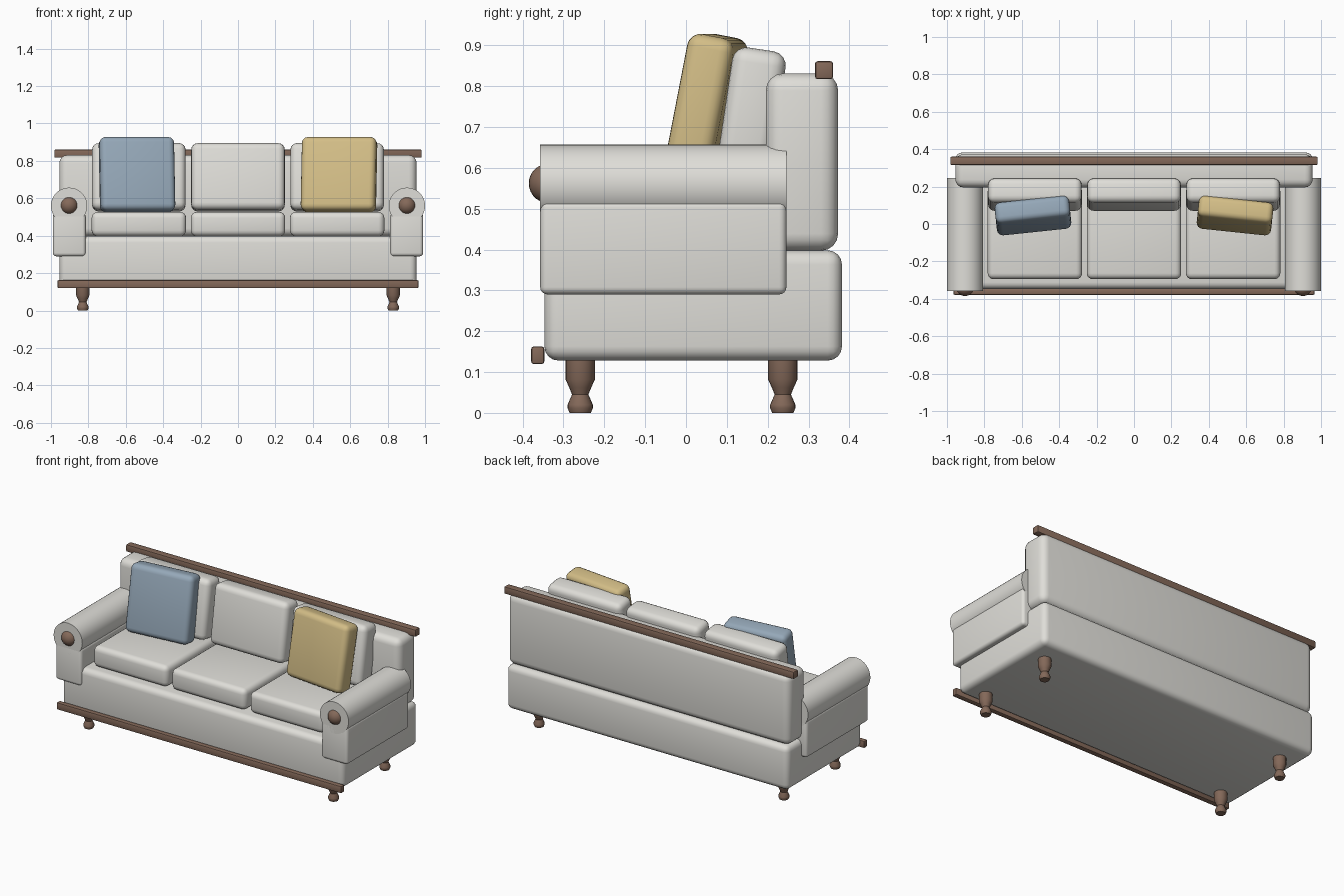
import bpy, bmesh
from math import pi, cos, sin, radians
from mathutils import Matrix, Euler

if "Cube" in bpy.data.objects:
    bpy.data.objects.remove(bpy.data.objects["Cube"])


def material(name, rgb):
    m = bpy.data.materials.new(name)
    m.diffuse_color = (*rgb, 1)
    m.use_nodes = True
    m.node_tree.nodes["Principled BSDF"].inputs["Base Color"].default_value = m.diffuse_color
    return m


CLOTH = material("cloth", (0.74, 0.73, 0.69))
WOOD = material("wood", (0.23, 0.14, 0.10))
BLUE = material("blue_fabric", (0.30, 0.39, 0.48))
YELLOW = material("yellow_fabric", (0.65, 0.51, 0.24))


def finish(bm, name, mat):
    bmesh.ops.recalc_face_normals(bm, faces=bm.faces)
    me = bpy.data.meshes.new(name)
    bm.to_mesh(me)
    bm.free()
    ob = bpy.data.objects.new(name, me)
    bpy.context.collection.objects.link(ob)
    me.materials.append(mat)
    bpy.ops.object.select_all(action='DESELECT')
    ob.select_set(True)
    bpy.context.view_layer.objects.active = ob
    bpy.ops.object.shade_smooth_by_angle(angle=radians(35))
    return ob


def soft_box(name, centre, size, bevel, mat=CLOTH, rot=(0, 0, 0), segments=4):
    bm = bmesh.new()
    bmesh.ops.create_cube(bm, size=1, matrix=Matrix.Diagonal((*size, 1)))
    bmesh.ops.bevel(bm, geom=bm.edges[:], offset=bevel, segments=segments,
                    profile=0.5, affect='EDGES')
    ob = finish(bm, name, mat)
    ob.location = centre
    ob.rotation_euler = Euler(rot)
    return ob


def turned(name, profile, location, mat, sides=20):
    bm = bmesh.new()
    rings = [[bm.verts.new((r * cos(2 * pi * i / sides), r * sin(2 * pi * i / sides), z))
              for i in range(sides)] for r, z in profile]
    for a, b in zip(rings, rings[1:]):
        for i in range(sides):
            j = (i + 1) % sides
            bm.faces.new((a[i], a[j], b[j], b[i]))
    bm.faces.new(rings[0])
    bm.faces.new(rings[-1])
    ob = finish(bm, name, mat)
    ob.location = location
    return ob


# Upholstered body
soft_box("base", (0, 0.0175, 0.263), (1.91, 0.729, 0.27), 0.035)
soft_box("backrest", (0, 0.284, 0.614), (1.91, 0.177, 0.434), 0.042)

# Wooden trim rails
soft_box("front_rail", (0, -0.363, 0.141), (1.93, 0.032, 0.043), 0.006, WOOD, segments=2)
soft_box("top_rail", (0, 0.338, 0.839), (1.964, 0.044, 0.044), 0.006, WOOD, segments=2)

# Seat and back cushions
for label, x in (("left", -0.53), ("middle", 0), ("right", 0.53)):
    soft_box(f"{label}_seat_cushion", (x, -0.045, 0.462), (0.505, 0.5, 0.13), 0.032)
    soft_box(f"{label}_back_cushion", (x, 0.157, 0.712), (0.5, 0.132, 0.36), 0.035,
             rot=(radians(-8.5), 0, 0))

# Throw pillows, leaning and turned
for name, s, mat in (("blue_pillow", -1, BLUE), ("yellow_pillow", 1, YELLOW)):
    soft_box(name, (s * 0.54, 0.045, 0.726), (0.4, 0.115, 0.4), 0.032, mat,
             rot=(radians(-11), 0, radians(-6 * s)))

# Rolled arms, knobs and turned legs
leg_profile = [(0.026, 0), (0.031, 0.012), (0.031, 0.02), (0.020, 0.045),
               (0.027, 0.062), (0.036, 0.082), (0.036, 0.14)]
for side, s in (("left", -1), ("right", 1)):
    soft_box(f"{side}_arm", (s * 0.902, -0.0555, 0.405), (0.176, 0.603, 0.23), 0.018)
    roll = turned(f"{side}_arm_roll", [(0.097, -0.3015), (0.097, 0.3015)],
                  (s * 0.903, -0.0555, 0.56), CLOTH, 40)
    roll.rotation_euler.x = pi / 2
    bm = bmesh.new()
    bmesh.ops.create_uvsphere(bm, u_segments=24, v_segments=14, radius=0.048)
    finish(bm, f"{side}_arm_knob", WOOD).location = (s * 0.903, -0.337, 0.562)
    for end, y in (("front", -0.259), ("back", 0.237)):
        turned(f"{end}_{side}_leg", leg_profile, (s * 0.83, y, 0), WOOD)
